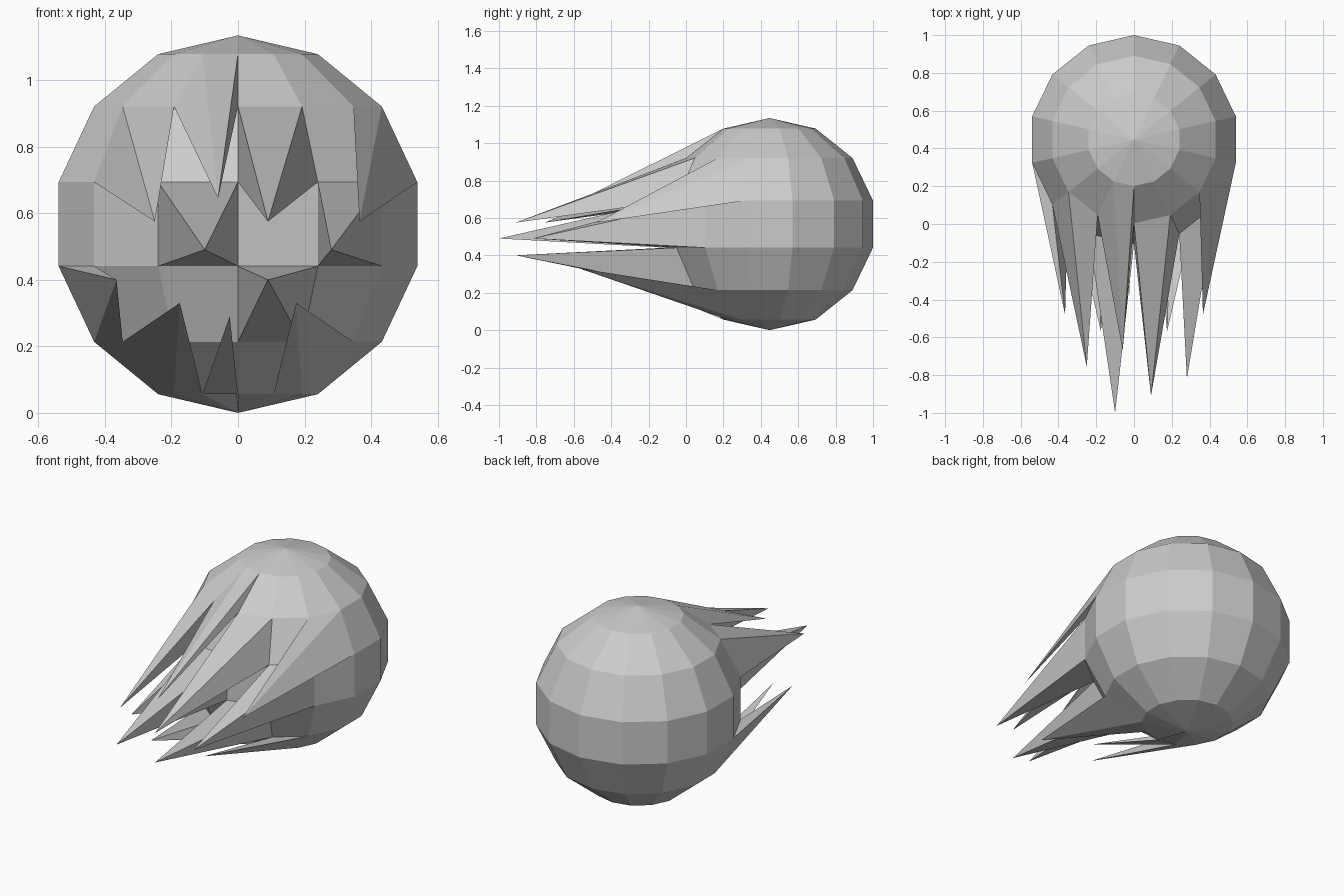
import bpy
import bmesh
from math import pi, sin, cos

if "Cube" in bpy.data.objects:
    bpy.data.objects.remove(bpy.data.objects["Cube"])

SEGMENTS, ROWS, RADIUS = 14, 7, 0.567
CENTRE_Y, CENTRE_Z = 0.447, 0.567

# Spike tips, keyed by (row from the top, segment counted from the front towards +x)
SPIKES = {
    (1, -1): (-0.06, -0.67, 0.645),
    (2, -2): (-0.25, -0.755, 0.575),
    (2, 0): (0.09, -0.91, 0.575),
    (2, 2): (0.365, -0.48, 0.575),
    (3, -1): (-0.10, -1.0, 0.49),
    (3, 1): (0.28, -0.82, 0.49),
    (4, -3): (-0.365, -0.48, 0.40),
    (4, 0): (0.09, -0.91, 0.40),
    (5, -2): (-0.175, -0.57, 0.33),
    (5, 1): (0.175, -0.57, 0.33),
    (6, -1): (-0.025, -0.37, 0.29),
}

bm = bmesh.new()


def ring(row):
    """One ring of ball vertices; the poles are a single shared vertex."""
    polar = pi * row / ROWS
    z, r = CENTRE_Z + RADIUS * cos(polar), RADIUS * sin(polar)
    if row in (0, ROWS):
        return [bm.verts.new((0, CENTRE_Y, z))] * SEGMENTS
    angles = [2 * pi * s / SEGMENTS for s in range(SEGMENTS)]
    return [bm.verts.new((r * sin(a), CENTRE_Y - r * cos(a), z)) for a in angles]


# Ball panels, each either flat or drawn out to a spike
rings = [ring(row) for row in range(ROWS + 1)]
for row in range(ROWS):
    for seg in range(-SEGMENTS // 2, SEGMENTS // 2):
        upper, lower, nxt = rings[row], rings[row + 1], (seg + 1) % SEGMENTS
        corners = [upper[seg], lower[seg], lower[nxt], upper[nxt]]
        corners = list(dict.fromkeys(corners))
        if (row, seg) in SPIKES:
            tip = bm.verts.new(SPIKES[row, seg])
            for a, b in zip(corners, corners[1:] + corners[:1]):
                bm.faces.new((a, b, tip))
        else:
            bm.faces.new(corners)
bmesh.ops.recalc_face_normals(bm, faces=bm.faces[:])

mesh = bpy.data.meshes.new("spiked_ball")
bm.to_mesh(mesh)
bm.free()
ball = bpy.data.objects.new("spiked_ball", mesh)
bpy.context.collection.objects.link(ball)

# Plain grey
grey = bpy.data.materials.new("light_grey")
grey.use_nodes = True
colour = (0.6, 0.6, 0.6, 1)
grey.diffuse_color = colour
grey.node_tree.nodes["Principled BSDF"].inputs["Base Color"].default_value = colour
mesh.materials.append(grey)
